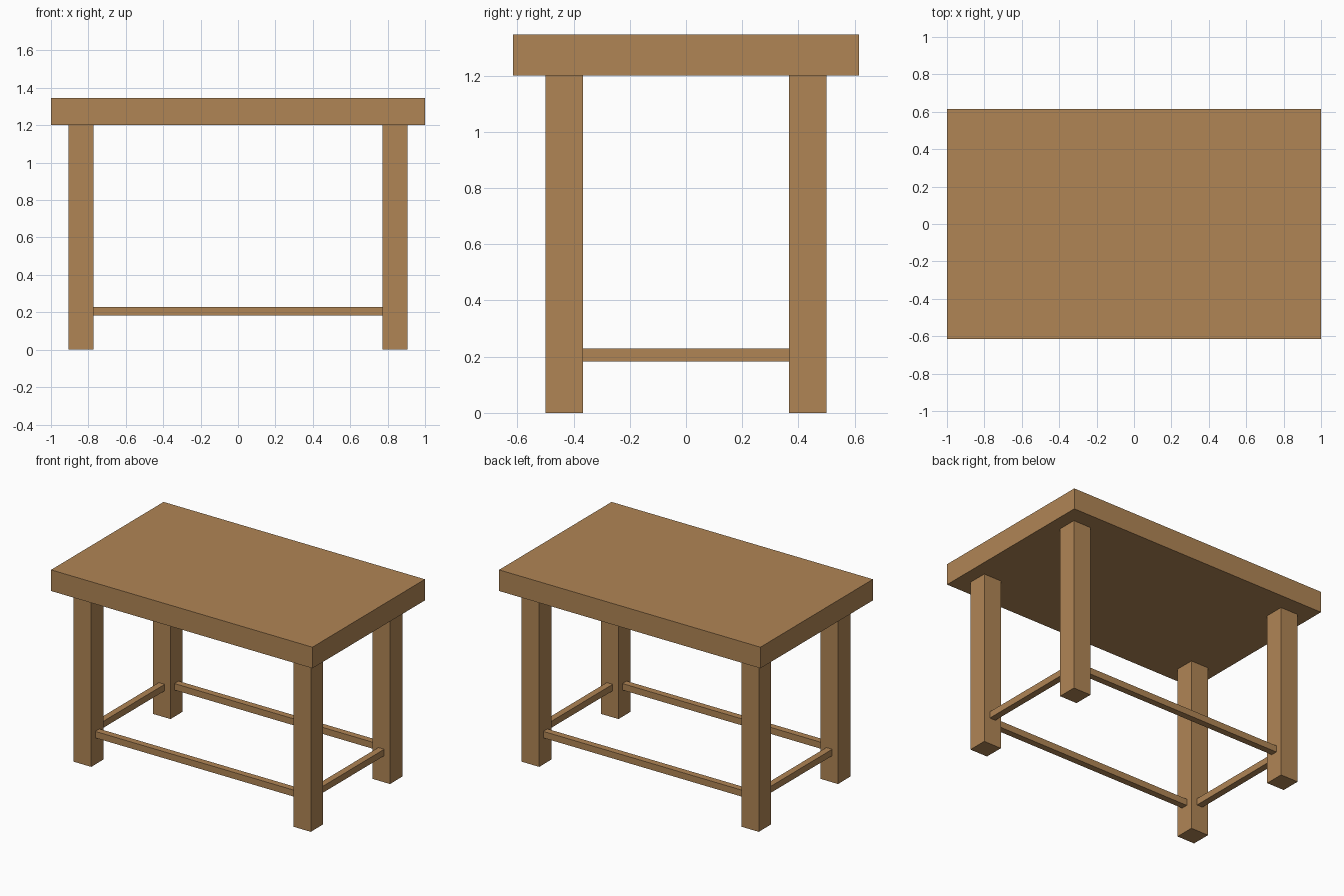
import bpy

if "Cube" in bpy.data.objects:
    bpy.data.objects.remove(bpy.data.objects["Cube"])

wood = bpy.data.materials.new("warm wood")
wood.diffuse_color = (0.434, 0.235, 0.091, 1.0)
wood.use_nodes = True
wood.node_tree.nodes["Principled BSDF"].inputs["Base Color"].default_value = wood.diffuse_color


def box(name, center, size):
    bpy.ops.mesh.primitive_cube_add(size=1, location=center)
    ob = bpy.context.object
    ob.name = name
    ob.scale = size
    bpy.ops.object.transform_apply(location=False, rotation=False, scale=True)
    ob.data.materials.append(wood)
    return ob


LEG_X, LEG_Y = 0.84, 0.433      # leg centres
LEG_W, LEG_H = 0.134, 1.2       # leg section and height
TOP_T = 0.146                   # slab thickness
BAR_W, BAR_Z = 0.045, 0.206     # stretcher section and height

# Thick slab top
box("table_top", (0, 0, LEG_H + TOP_T / 2), (2.0, 1.23, TOP_T))

# Four square legs
for sx, side in ((-1, "left"), (1, "right")):
    for sy, end in ((-1, "front"), (1, "back")):
        box(f"{end}_{side}_leg", (sx * LEG_X, sy * LEG_Y, LEG_H / 2),
            (LEG_W, LEG_W, LEG_H))

# Long stretchers between the left and right legs
for sy, end in ((-1, "front"), (1, "back")):
    box(f"{end}_stretcher", (0, sy * LEG_Y, BAR_Z),
        (2 * LEG_X - LEG_W, BAR_W, BAR_W))

# Short stretchers between the front and back legs
for sx, side in ((-1, "left"), (1, "right")):
    box(f"{side}_stretcher", (sx * LEG_X, 0, BAR_Z),
        (BAR_W, 2 * LEG_Y - LEG_W, BAR_W))
